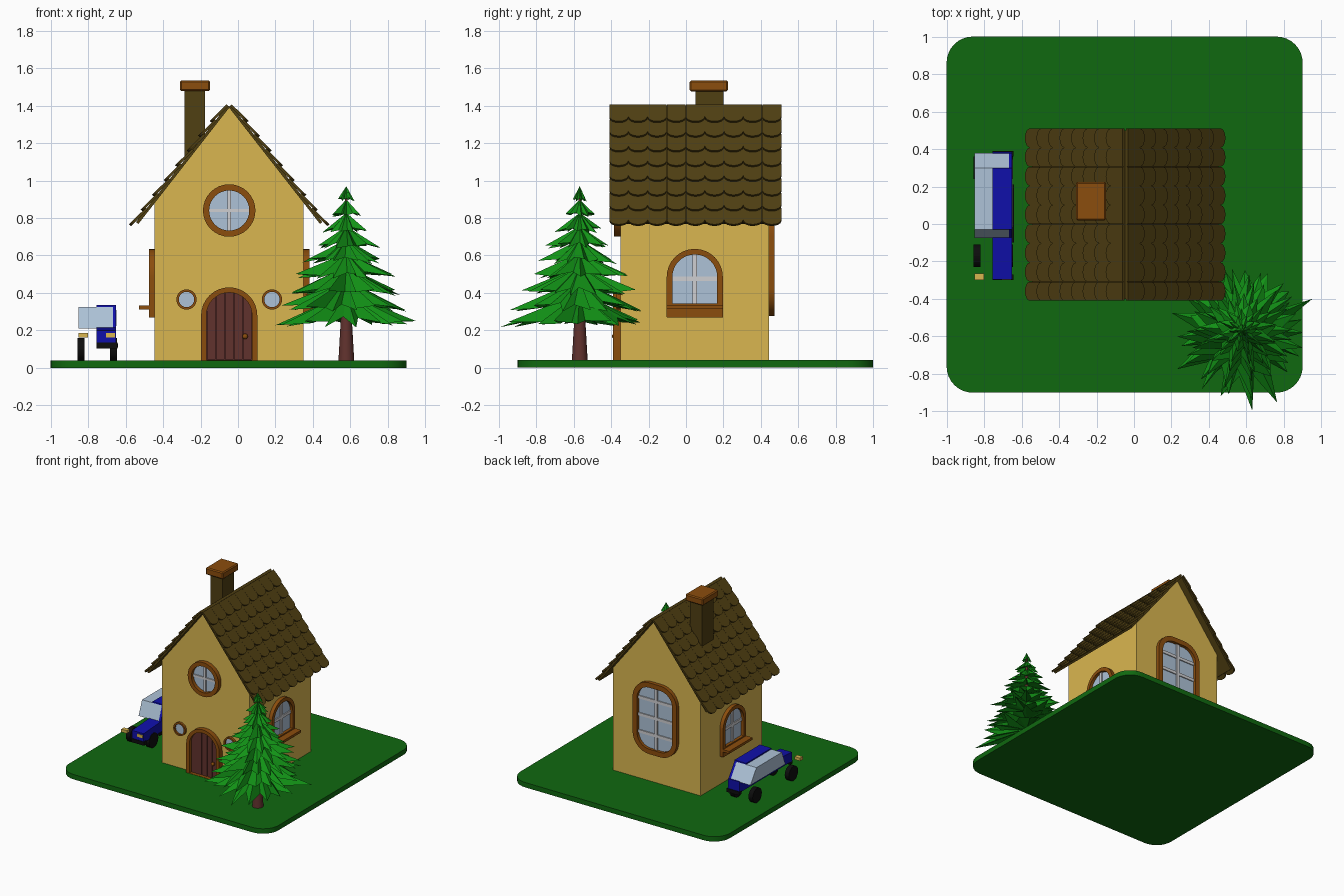
import bpy, bmesh, random
from math import sin, cos, pi, sqrt
from mathutils import Matrix, Vector

random.seed(4)
if "Cube" in bpy.data.objects:
    bpy.data.objects.remove(bpy.data.objects["Cube"])


def material(name, r, g, b):
    m = bpy.data.materials.new(name)
    m.use_nodes = True
    m.diffuse_color = (r, g, b, 1)
    m.node_tree.nodes["Principled BSDF"].inputs["Base Color"].default_value = (r, g, b, 1)
    return m


WALL = material("yellow_plaster", .70, .47, .08)
GRASS = material("grass_green", .005, .14, .005)
LEAF = material("needle_green", .006, .29, .008)
ROOF = material("dark_brown", .08, .05, .006)
TRIM = material("orange_brown", .26, .075, .004)
WOOD = material("red_brown", .12, .032, .027)
GLASS = material("pale_glass", .42, .54, .68)
BAR = material("pale_grey", .62, .62, .64)
BLUE = material("deep_blue", .005, .005, .40)
BLACK = material("tyre_black", .004, .004, .004)


def mesh(name, verts, faces, mat, matrix=Matrix(), smooth=False):
    bm = bmesh.new()
    vs = [bm.verts.new(matrix @ Vector(v)) for v in verts]
    for f in faces:
        bm.faces.new([vs[i] for i in f])
    bmesh.ops.recalc_face_normals(bm, faces=bm.faces)
    me = bpy.data.meshes.new(name)
    bm.to_mesh(me)
    bm.free()
    me.materials.append(mat)
    ob = bpy.data.objects.new(name, me)
    bpy.context.collection.objects.link(ob)
    if smooth:
        bpy.ops.object.select_all(action='DESELECT')
        ob.select_set(True)
        bpy.context.view_layer.objects.active = ob
        bpy.ops.object.shade_smooth_by_angle()
    return ob


def prism(name, pts, w0, w1, mat, matrix=Matrix(), smooth=False):
    n = len(pts)
    verts = [(u, v, w) for w in (w0, w1) for u, v in pts]
    faces = [range(n), range(n, 2 * n)]
    faces += [(i, (i + 1) % n, n + (i + 1) % n, n + i) for i in range(n)]
    return mesh(name, verts, faces, mat, matrix, smooth)


def box(name, u0, u1, v0, v1, w0, w1, mat, matrix=Matrix()):
    return prism(name, [(u0, v0), (u1, v0), (u1, v1), (u0, v1)], w0, w1, mat, matrix)


def outline(w, z0, z1, rt, rb, n=9):
    # rounded outline with separate top and bottom corner radii
    pts = []
    for k, (sx, r, z) in enumerate([(1, rt, z1 - rt), (-1, rt, z1 - rt), (-1, rb, z0 + rb), (1, rb, z0 + rb)]):
        for i in range(n):
            a = (k + (i + .01) / (n - .98)) * pi / 2
            pts.append((sx * (w - r) + r * cos(a), z + r * sin(a)))
    return pts


def ring(name, outer, inner, depth, mat, matrix):
    n = len(outer)
    loops = [(outer, 0), (outer, depth), (inner, depth), (inner, 0)]
    verts = [(u, v, w) for pts, w in loops for u, v in pts]
    faces = [(a * n + i, a * n + (i + 1) % n, (a + 1) % 4 * n + (i + 1) % n, (a + 1) % 4 * n + i)
             for a in range(4) for i in range(n)]
    return mesh(name, verts, faces, mat, matrix, True)


def side(u, w, origin):
    m = Matrix((u, (0, 0, 1), w)).transposed().to_4x4()
    m.translation = origin
    return m


CX, CY, HALF = -.047, .047, .3975
FRONT = side((1, 0, 0), (0, -1, 0), (CX, CY - HALF, 0))
BACK = side((-1, 0, 0), (0, 1, 0), (CX, CY + HALF, 0))
RIGHT = side((0, 1, 0), (1, 0, 0), (CX + HALF, CY, 0))
LEFT = side((0, -1, 0), (-1, 0, 0), (CX - HALF, CY, 0))


def window(name, m, u, w, z0, z1, rt, rb, t, foot, rows, depth=.03, bar=.012):
    m = m @ Matrix.Translation((u, 0, 0))
    inner = outline(w - t, z0 + foot, z1 - t, rt - t, max(rb - t, .002))
    ring(name + "_frame", outline(w, z0, z1, rt, rb), inner, depth, TRIM, m)
    prism(name + "_glass", inner, 0, .006, GLASS, m)
    if rows:
        box(name + "_upright", -bar, bar, z0 + foot, z1 - t, .005, .016, BAR, m)
    for z in rows:
        box(name + "_crossbar", t - w, w - t, z - bar, z + bar, .005, .014, BAR, m)


# ground
prism("lawn", [(x - .05, y + .05) for x, y in outline(.95, -.95, .95, .14, .14)], 0, .04, GRASS, smooth=True)

# house walls with gables
EAVE, APEX = .88, 1.39
prism("house_walls", [(-HALF, .04), (HALF, .04), (HALF, EAVE), (0, APEX), (-HALF, EAVE)],
      -2 * HALF, 0, WALL, FRONT)

# roof: slabs and overlapping rounded tiles
L = sqrt(.5 ** 2 + .64 ** 2)
for sx, label in ((-1, "left"), (1, "right")):
    down, out = Vector((sx * .5, 0, -.64)) / L, Vector((sx * .64, 0, .5)) / L
    m = Matrix((down, (0, 1, 0), out)).transposed().to_4x4()
    m.translation = (CX, .05, 1.395)
    box("roof_slab_" + label, 0, L - .02, -.45, .45, -.004, .012, ROOF, m)
    verts, faces = [], []
    cols, rows, pitch = 9, 8, .1
    wide = .92 / cols
    for r in range(rows):
        for c in range(cols):
            y0 = -.46 + (c + .5) * wide
            edge = [(0, -.5)] + [(.09 + .035 * cos(a), .5 * sin(a))
                                 for a in [(-.5 + i / 8) * pi for i in range(9)]] + [(0, .5)]
            k, b = len(edge), len(verts)
            for lift in (.004, .018):
                verts += [(r * pitch + s, y0 + t * wide * .99, lift + s * .13) for s, t in edge]
            faces += [range(b, b + k), range(b + k, b + 2 * k)]
            faces += [(b + i, b + (i + 1) % k, b + k + (i + 1) % k, b + k + i) for i in range(k)]
    mesh("roof_tiles_" + label, verts, faces, ROOF, m)

# chimney
box("chimney", -.285, -.175, .05, .2, 1.0, 1.48, ROOF)
cap = box("chimney_cap", -.31, -.15, .02, .225, 1.477, 1.535, TRIM)
bevel = cap.modifiers.new("soft_edges", 'BEVEL')
bevel.width = .008

# windows
window("gable_window", FRONT, 0, .14, .70, .98, .14, .14, .033, .033, [.84], .035, .009)
for u in (-.228, .228):
    window("porthole", FRONT, u, .054, .311, .419, .054, .054, .013, .013, [], .02)
window("back_window", BACK, 0, .2, .275, .86, .15, .15, .04, .04, [.43, .57, .71])
for m, label in ((LEFT, "left"), (RIGHT, "right")):
    window(label + "_window", m, 0, .15, .268, .635, .15, .003, .03, .075, [.475])
    box(label + "_sill", -.15, .15, .313, .333, 0, .085, TRIM, m)

# door with planks and knob
arch = outline(.122, .042, .402, .122, .002)
ring("door_frame", outline(.15, .04, .43, .15, .002), arch, .04, TRIM, FRONT)
prism("door_panel", arch, 0, .008, WOOD, FRONT)
for i in range(5):
    a, b = -.12 + i * .048 + .002, -.072 + i * .048 - .002
    tops = [b + (a - b) * j / 6 for j in range(7)]
    top = [(x, .28 + sqrt(.122 ** 2 - x * x)) for x in tops]
    prism("door_plank", [(a, .045), (b, .045)] + top, .006, .018, WOOD, FRONT)
bm = bmesh.new()
bmesh.ops.create_uvsphere(bm, u_segments=12, v_segments=8, radius=.015,
                          matrix=FRONT @ Matrix.Translation((.085, .168, .03)))
me = bpy.data.meshes.new("door_knob")
bm.to_mesh(me)
bm.free()
me.materials.append(TRIM)
bpy.context.collection.objects.link(bpy.data.objects.new("door_knob", me))

# fir tree: tapered trunk and drooping spiky tiers
TREE = Matrix.Translation((.578, -.568, 0))
N = 12
verts = [(r * cos(2 * pi * i / N), r * sin(2 * pi * i / N), z)
         for r, z in ((.042, .04), (.03, .25), (.006, .92)) for i in range(N)]
faces = [(k * N + i, k * N + (i + 1) % N, (k + 1) * N + (i + 1) % N, (k + 1) * N + i)
         for k in range(2) for i in range(N)]
mesh("tree_trunk", verts, faces + [range(N), range(2 * N, 3 * N)], WOOD, TREE, True)
TIERS = 9
for t in range(TIERS):
    f = t / (TIERS - 1)
    reach, z, spikes = .39 * (1 - f) + .045, .235 + .66 * f, 17 - t
    verts = [(0, 0, z + .165 - .09 * f), (0, 0, z + .07 - .04 * f)]
    for i in range(2 * spikes):
        a = (i + random.uniform(-.35, .35) + t * .6) * pi / spikes
        tip = i % 2 == 0
        r = reach * (random.uniform(.72, 1.0) if tip else random.uniform(.46, .58))
        h = z + (random.uniform(-.02, .025) if tip else random.uniform(.0, .04)) * (1 - .6 * f)
        verts.append((r * cos(a), r * sin(a), h))
    ends = [(2 + i, 2 + (i + 1) % (2 * spikes)) for i in range(2 * spikes)]
    mesh("tree_tier", verts, [(0, a, b) for a, b in ends] + [(1, b, a) for a, b in ends], LEAF, TREE)

# parked car: glass cabin, blue half body, wheels, lamps
CAR = side((0, 1, 0), (1, 0, 0), (0, 0, 0))
cabin = [(-.075, .21), (-.03, .325), (.30, .325), (.38, .21)]
prism("car_cabin_glass", cabin, -.85, -.668, GLASS, CAR)
prism("car_body", [(-.295, .125), (-.295, .2), (-.07, .215), (.385, .215), (.385, .125)], -.755, -.65, BLUE, CAR)
prism("car_cabin_side", cabin, -.67, -.65, BLUE, CAR)
prism("car_side_window", [(-.045, .225), (-.015, .31), (.285, .31), (.345, .225)], -.651, -.647, GLASS, CAR)
box("car_roof", -.03, .30, .322, .335, -.755, -.65, BLUE, CAR)
box("car_step", -.1, .21, .11, .13, -.66, -.64, BLACK, CAR)
for y, label in ((-.285, "front"), (.375, "rear")):
    box("car_bumper_" + label, y - .015, y + .015, .105, .135, -.755, -.643, BLACK, CAR)
for y in (-.17, .30):
    for x in (-.838, -.665):
        prism("car_wheel", [(y + u, .1 + v) for u, v in outline(.06, -.06, .06, .06, .06, 5)],
              x - .019, x + .019, BLACK, CAR, True)
for x in (-.825, -.68):
    box("car_lamp", -.3, -.265, .163, .187, x - .025, x + .025, WALL, CAR)
